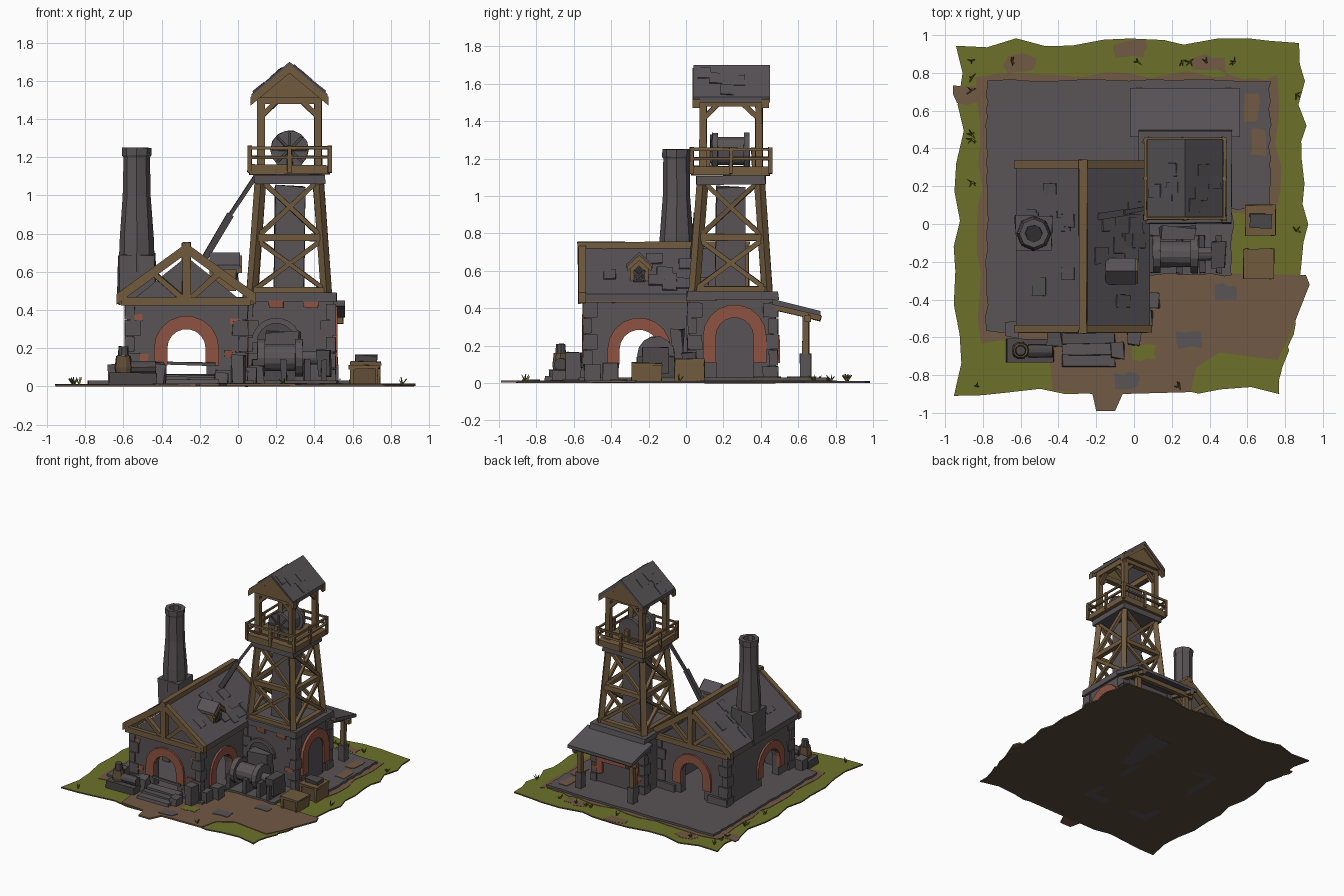
import bpy, bmesh, random
from math import sin, cos, pi
from mathutils import Vector, Matrix
if "Cube" in bpy.data.objects:
    bpy.data.objects.remove(bpy.data.objects["Cube"])
rng = random.Random(4)

def material(name, *rgb):
    m = bpy.data.materials.new(name)
    m.use_nodes = True
    m.diffuse_color = (*rgb, 1)
    m.node_tree.nodes["Principled BSDF"].inputs["Base Color"].default_value = (*rgb, 1)
    return m

stone, slate = material("grey stone", .1, .087, .09), material("roof slate", .096, .086, .094)
iron, shadow = material("dark iron", .075, .066, .069), material("soot black", .03, .027, .027)
wood, old_wood = material("timber", .165, .104, .048), material("weathered timber", .12, .078, .04)
brick, grass = material("red brick", .27, .086, .053), material("grass", .15, .165, .023)
dirt, soil = material("dirt path", .17, .1, .058), material("dark soil", .107, .07, .048)

def finish(name, bm, mat, wobble=0.0):
    for v in bm.verts:
        v.co += Vector(rng.uniform(-wobble, wobble) for _ in range(3))
    bmesh.ops.recalc_face_normals(bm, faces=bm.faces)
    mesh = bpy.data.meshes.new(name)
    bm.to_mesh(mesh)
    bm.free()
    mesh.materials.append(mat)
    obj = bpy.data.objects.new(name, mesh)
    bpy.context.scene.collection.objects.link(obj)
    return obj

def prism(name, polygons, axis, low, high, mat):
    """Extrude flat outlines along an axis."""
    place = {"x": lambda u, v, w: (w, u, v), "y": lambda u, v, w: (u, w, v), "z": lambda u, v, w: (u, v, w)}[axis]
    bm = bmesh.new()
    for poly in polygons:
        a, b = [[bm.verts.new(place(u, v, w)) for u, v in poly] for w in (low, high)]
        bm.faces.new(a)
        bm.faces.new(b)
        for i in range(len(poly)):
            bm.faces.new((a[i - 1], a[i], b[i], b[i - 1]))
    return finish(name, bm, mat)

def box(name, centre, size, mat, wobble=.004):
    bm = bmesh.new()
    bmesh.ops.create_cube(bm, size=1, matrix=Matrix.Translation(centre) @ Matrix.Diagonal((*size, 1)))
    return finish(name, bm, mat, wobble)

def beam(name, start, end, width, mat, depth=None):
    p, q = Vector(start), Vector(end)
    turn = (q - p).to_track_quat("Z", "Y").to_matrix().to_4x4()
    size = Matrix.Diagonal((width, depth or width, (q - p).length, 1))
    bm = bmesh.new()
    bmesh.ops.create_cube(bm, size=1, matrix=Matrix.Translation((p + q) / 2) @ turn @ size)
    return finish(name, bm, mat, .003)

def lathe(name, profile, origin, axis, mat, sides=10):
    turn = Vector(axis).to_track_quat("Z", "Y").to_matrix()
    angles = [2 * pi * i / sides for i in range(sides)]
    bm = bmesh.new()
    rings = [[bm.verts.new(Vector(origin) + turn @ Vector((r * cos(a), r * sin(a), h))) for a in angles] for r, h in profile]
    for a, b in zip(rings, rings[1:]):
        for i in range(sides):
            bm.faces.new((a[i - 1], a[i], b[i], b[i - 1]))
    bm.faces.new(rings[0])
    bm.faces.new(rings[-1])
    return finish(name, bm, mat, .002)

def arc(c, z, r, n=9):
    return [(c - r * cos(pi * i / n), z + r * sin(pi * i / n)) for i in range(n + 1)]

def arch_wall(name, axis, a, b, top, c, spring, r, low, high):
    prism(name, [[(a, 0), (c - r, 0), *arc(c, spring, r), (c + r, 0), (b, 0), *top]], axis, low, high, stone)

def brick_arch(name, axis, c, spring, r, outer, foot, low, high):
    inside, outside = arc(c, spring, r), arc(c, spring, outer)
    blocks = [[inside[i], inside[i + 1], outside[i + 1], outside[i]] for i in range(len(inside) - 1)]
    for s in (-1, 1):
        blocks.append([(c + s * r, foot), (c + s * outer, foot), (c + s * outer, spring), (c + s * r, spring)])
    prism(name, blocks, axis, low, high, brick)

def chevron(c, half, eave, ridge, t):
    return [(c - half, eave), (c, ridge), (c + half, eave), (c + half, eave - t), (c, ridge - t), (c - half, eave - t)]

def quoins(x, y, sx, sy):
    for k in range(5):
        w, d = .05 + .03 * (k % 2), .08 - .03 * (k % 2)
        box("quoin", (x + sx * (.012 - w / 2), y + sy * (.012 - d / 2), .05 + k * .085), (w, d, .08), stone, .003)

def rect(x, y, half_x, half_y):
    return [(x + sx * half_x, y + sy * half_y) for sx, sy in corners]

def ragged(outline, rough, steps=12):
    points = []
    for a, b in zip(outline, outline[1:] + outline[:1]):
        for k in range(steps):
            points.append(tuple(p + (q - p) * k / steps + rng.uniform(-rough, rough) for p, q in zip(a, b)))
    return points

# Ground: grass sheet with dark underside, dirt paths, paving
corners = [(-1, -1), (1, -1), (1, 1), (-1, 1)]
ground = prism("ground", [ragged([(-.94, -.89), (.75, -.88), (.9, -.3), (.89, .96), (-.92, .96)], .025)], "z", 0, .01, grass)
ground.data.materials.append(soil)
for face in ground.data.polygons:
    face.material_index = int(face.normal.z < .5)
prism("dirt_surround", [ragged(rect(-.15, .08, .67, .71), .02), ragged(rect(.62, .42, .14, .36), .02, 6)], "z", .005, .013, dirt)
yard = [(-.6, -.6), (-.45, -.68), (-.43, -.88), (-.22, -.9), (-.2, -.99), (-.1, -.99), (-.06, -.9), (.3, -.89),
        (.33, -.76), (.45, -.68), (.76, -.72), (.82, -.6), (.93, -.32), (.91, -.27), (.5, -.26), (.3, -.2)]
prism("dirt_yard", [yard], "z", .003, .015, dirt)
patches = ((-.02, .92), (.4, .85), (-.6, .85), (-.87, .68))
prism("dirt_patches", [ragged(rect(x, y, .08, .04), .015, 3) for x, y in patches], "z", .005, .012, dirt)
prism("grass_patch", [ragged(rect(.05, -.68, .06, .04), .01, 3)], "z", .01, .017, grass)
stones = ((.48, -.36), (.29, -.61), (-.04, -.83))
prism("flat_stones", [ragged(rect(x, y, .06, .04), .012, 3) for x, y in stones], "z", .01, .019, stone)
prism("paving", [ragged(rect(-.03, .53, .75, .23), .008), ragged(rect(-.35, -.13, .43, .44), .008),
                 ragged(rect(.29, .02, .23, .29), .008), ragged(rect(.61, .2, .11, .12), .008, 5)], "z", .005, .03, stone)
prism("paving_mud", [ragged(rect(x, y, .04, .07), .01, 3) for x, y in ((.62, .62), (.66, .43))], "z", .02, .034, dirt)
for i in range(16):
    side = rng.choice((-1, 1))
    x, y = (side * .86, rng.uniform(-.2, .9)) if i % 2 else (rng.uniform(-.85, .65), side * .86)
    for k in range(4):
        tilt = (rng.uniform(-1, 1), rng.uniform(-1, 1), 1)
        lathe("grass_blade", [(.006, 0), (.001, .04)], (x, y, .01), tilt, grass, 3)

# Engine house: four arched walls under a gabled roof
HX, HY, W0, W1, FRONT, BACK = -.27, -.25, -.58, .04, -.54, .3
gable = [(W1, .43), (HX, .68), (W0, .43)]
for name, low, face, edge in (("front", FRONT, FRONT, -1), ("back", BACK - .06, BACK, 1)):
    arch_wall("house_wall_" + name, "y", W0, W1, gable, HX, .2, .105, low, low + .06)
    brick_arch("brick_arch_" + name, "y", HX, .2, .1, .17, .11, face - .015, face + .015)
    y = face + edge * .015
    prism("verge_" + name, [chevron(HX, .365, .485, .75, .055)], "y", y - .02, y + .02, wood)
    beam("tie_beam", (W0 - .03, y, .445), (W1 + .03, y, .445), .04, wood)
    beam("king_post", (HX, y, .44), (HX, y, .75), .045, wood)
    for s in (-1, 1):
        beam("gable_brace", (HX + s * .02, y, .46), (HX + s * .17, y, .59), .03, wood)
        quoins(HX + s * .31, face, s, edge)
        box("wall_plinth", (HX + s * .235, face, .05), (.17, .05, .07), stone)
for name, low, face in (("right", W0, W0), ("left", W1 - .06, W1)):
    sides = FRONT + .01, BACK - .01
    arch_wall("house_wall_" + name, "x", *sides, [(sides[1], .43), (sides[0], .43)], HY, .18, .11, low, low + .06)
    brick_arch("brick_arch_" + name, "x", HY, .18, .105, .17, .1, face - .015, face + .015)
prism("house_roof", [chevron(HX, .355, .475, .735, .035)], "y", FRONT - .01, BACK + .01, slate)
beam("ridge_beam", (HX, FRONT - .04, .735), (HX, BACK + .04, .735), .042, wood)
for s in (-1, 1):
    beam("eave_beam", (HX + s * .335, FRONT - .02, .445), (HX + s * .335, BACK + .02, .445), .035, wood)
    for _ in range(10):
        d, y = rng.uniform(.04, .26), rng.uniform(FRONT + .07, BACK - .07)
        start, end = [(HX + s * e, y, .735 - e * .73) for e in (d, d + .07)]
        beam("loose_slate", start, end, rng.uniform(.05, .1), slate, .012)
for x, z in ((-.53, .36), (-.01, .34), (-.04, .17), (-.5, .15)):
    box("loose_bricks", (x, FRONT, z), (.06, .012, .035), brick)

# Dormer on the left slope
prism("dormer_body", [[(HY - .05, .5), (HY + .05, .5), (HY + .05, .62), (HY, .67), (HY - .05, .62)]], "x", -.15, -.01, wood)
prism("dormer_roof", [chevron(HY, .07, .635, .7, .022)], "x", -.15, .01, slate)
prism("dormer_verge", [chevron(HY, .066, .625, .685, .03)], "x", -.01, .02, wood)
prism("dormer_window", [[(HY - .03, .54), (HY + .03, .54), (HY + .03, .6), (HY, .63), (HY - .03, .6)]], "x", -.01, -.005, shadow)
for s in (-1, 1):
    beam("window_bar", (-.004, HY - s * .03, .545), (-.004, HY + s * .03, .6), .01, iron)

# Chimney
box("chimney_base", (-.53, -.05, .56), (.19, .18, .26), stone, .01)
flue = [(.095, .6), (.09, .78), (.072, 1), (.07, 1.2), (.076, 1.21), (.076, 1.25), (.045, 1.25), (.045, 1.1)]
lathe("chimney", flue, (-.53, -.05, 0), (0, 0, 1), stone, 8)
lathe("chimney_soot", [(.044, 1.1), (.044, 1.12)], (-.53, -.05, 0), (0, 0, 1), shadow, 8)

# Tower base with blind arches
TX, TY = .27, .24
box("tower_base", (TX, TY + .01, .23), (.46, .46, .46), stone)
box("tower_cornice", (TX, TY + .01, .465), (.49, .49, .045), stone)
edge = TX + .23
prism("side_door", [[(TY - .08, .02), *arc(TY + .02, .25, .1), (TY + .12, .02)]], "x", edge, edge + .008, slate)
brick_arch("side_brick_arch", "x", TY + .02, .25, .1, .17, .11, edge - .01, edge + .02)
prism("front_niche", [[(.1, .02), *arc(.2, .23, .1), (.3, .02)]], "y", .01, .018, iron)
prism("niche_frame", [arc(.2, .23, .13) + arc(.2, .23, .1)[::-1]], "y", 0, .02, stone)
for sx, sy in corners:
    quoins(TX + sx * .23, TY + .01 + sy * .23, sx, sy)
for x, y, z in ((.2, .02, .43), (.38, .02, .43), (.45, .02, .17), (.1, .48, .15), (.46, .48, .14)):
    box("tower_bricks", (x, y, z), (.08, .025, .035), brick)
for x, z, w, h in ((TX, .23, .38, .05), (.11, .16, .05, .1), (.43, .16, .05, .1)):
    box("brick_frame", (x, .485, z), (w, .03, h), brick)

# Timber headframe, railing and roof posts, built side by side
def leg_point(corner, z):
    half = .195 - .045 * (z - .49) / .6
    return (TX + corner[0] * half, TY + corner[1] * half, z)

centre, up = Vector((TX, TY, 0)), Vector((0, 0, 1))
for i, c in enumerate(corners):
    d = corners[i - 1]
    beam("tower_leg", leg_point(c, .48), leg_point(c, 1.1), .042, wood)
    for low, high in ((.5, .77), (.78, 1.08)):
        beam("cross_brace", leg_point(c, low), leg_point(d, high), .024, wood)
        beam("cross_brace", leg_point(d, low), leg_point(c, high), .024, wood)
        beam("tower_girt", leg_point(c, low), leg_point(d, low), .036, wood)
    here, there = Vector((*c, 0)), Vector((*d, 0))
    for z in (1.2, 1.25):
        beam("rail", centre + here * .21 + up * z, centre + there * .21 + up * z, .015, wood)
    for k in (0, .5):
        foot = centre + here.lerp(there, k) * .21
        beam("rail_post", foot + up * 1.12, foot + up * 1.26, .02, wood)
    post, other = centre + here * .15, centre + there * .15
    beam("roof_post", post + up * 1.15, post + up * 1.52, .038, wood)
    beam("top_plate", post + up * 1.5, other + up * 1.5, .04, wood)
    for a, b in ((post, other), (other, post)):
        beam("knee_brace", a + up * 1.41, a.lerp(b, .27) + up * 1.49, .025, wood)
box("shaft", (TX, TY, .76), (.16, .16, .58), stone, .008)
box("shaft_collar", (TX, TY, 1.085), (.37, .37, .05), stone)
box("platform", (TX, TY, 1.135), (.42, .42, .05), wood)
prism("tower_roof", [chevron(TX, .2, 1.53, 1.7, .03)], "y", TY - .2, TY + .21, slate)

# Gables of the tower roof, hoist wheel and cable stays
for s in (-1, 1):
    y = TY + s * .185
    prism("roof_gable", [[(TX - .17, 1.51), (TX + .17, 1.51), (TX, 1.66)]], "y", y - .012, y + .012, wood)
    prism("roof_verge", [chevron(TX, .205, 1.515, 1.685, .045)], "y", y - .02, y + .02, wood)
    beam("wheel_bearing", (TX, TY + s * .125, 1.15), (TX, TY + s * .125, 1.26), .03, wood)
    for _ in range(4):
        d, y = rng.uniform(.02, .13), TY + rng.uniform(-.15, .15)
        start, end = [(TX + s * e, y, 1.7 - e * .85) for e in (d, d + .06)]
        beam("tower_slate", start, end, .07, slate, .01)
lathe("hoist_drum", [(.1, -.1), (.1, -.07), (.075, -.07), (.075, .07), (.1, .07), (.1, .1)], (TX, TY, 1.24), (0, 1, 0), stone, 14)
for i in range(4):
    spoke, hub = Vector((cos(pi * i / 4), 0, sin(pi * i / 4))) * .09, Vector((TX, TY - .103, 1.24))
    beam("wheel_spoke", hub - spoke, hub + spoke, .013, iron)
beam("cable_lower", (-.18, .04, .66), (-.04, .06, .9), .034, iron)
beam("cable_upper", (-.06, .06, .87), (.09, .09, 1.1), .022, iron)

# Lean-to shelter behind the tower
prism("shelter_roof", [[(.46, .45), (.72, .385), (.72, .36), (.46, .42)]], "x", -.02, .56, slate)
for x in (.03, .5):
    beam("shelter_post", (x, .64, .12), (x, .64, .37), .035, wood)
    box("post_footing", (x, .64, .08), (.055, .06, .15), stone)
    beam("shelter_rafter", (x, .48, .405), (x, .72, .345), .03, wood)
beam("shelter_beam", (-.02, .65, .345), (.55, .65, .345), .035, wood)

# Winch in the yard
winch = [(.1, 0), (.1, .04), (.07, .04), (.07, .2), (.1, .2), (.1, .24), (.035, .24), (.035, .33)]
lathe("winch", winch, (.1, -.16, .15), (1, 0, 0), stone, 14)
for x in (.09, .24, .36, .45):
    box("winch_support", (x, -.16, .08), (.03, .2, .12), iron)
box("winch_motor", (.45, -.16, .12), (.07, .14, .14), iron, .008)
box("gear_housing", (.23, -.05, .19), (.18, .07, .2), stone, .012)

# Steps, machinery, crates and rubble
for k in range(3):
    box("front_step", (-.24, -.6 - k * .06, .035 - k * .006), (.28, .07, .05 - k * .01), stone, .006)
beam("door_bar", (-.37, -.57, .12), (-.12, -.57, .115), .015, iron)
box("pump_base", (-.55, -.67, .04), (.25, .12, .06), iron)
lathe("pump_barrel", [(.04, .05), (.048, .1), (.04, .16)], (-.6, -.67, 0), (0, 0, 1), old_wood)
lathe("pump_cap", [(.03, .16), (.025, .21)], (-.6, -.67, 0), (0, 0, 1), iron)
lathe("pump_tank", [(.035, 0), (.035, .13)], (-.56, -.67, .1), (1, 0, 0), iron)
for x, y, h in ((0, -.6, .15), (-.09, -.67, .06), (.1, -.4, .1), (.06, -.5, .09), (-.42, -.61, .11), (-.65, -.56, .1)):
    box("stone_block", (x, y, h / 2 + .01), (.07, .08, h), stone, .008)
for x, y, h in ((.66, -.21, .1), (.67, .02, .12)):
    box("crate", (x, y, h / 2 + .005), (.13, .14, h), old_wood)
    box("crate_lid", (x, y, h), (.16, .16, .018), wood)
    for s in (-1, 1):
        box("crate_batten", (x + s * .065, y, h / 2 + .005), (.015, .16, h), wood)
box("crate_machine", (.67, .02, .14), (.11, .08, .04), iron, .008)
